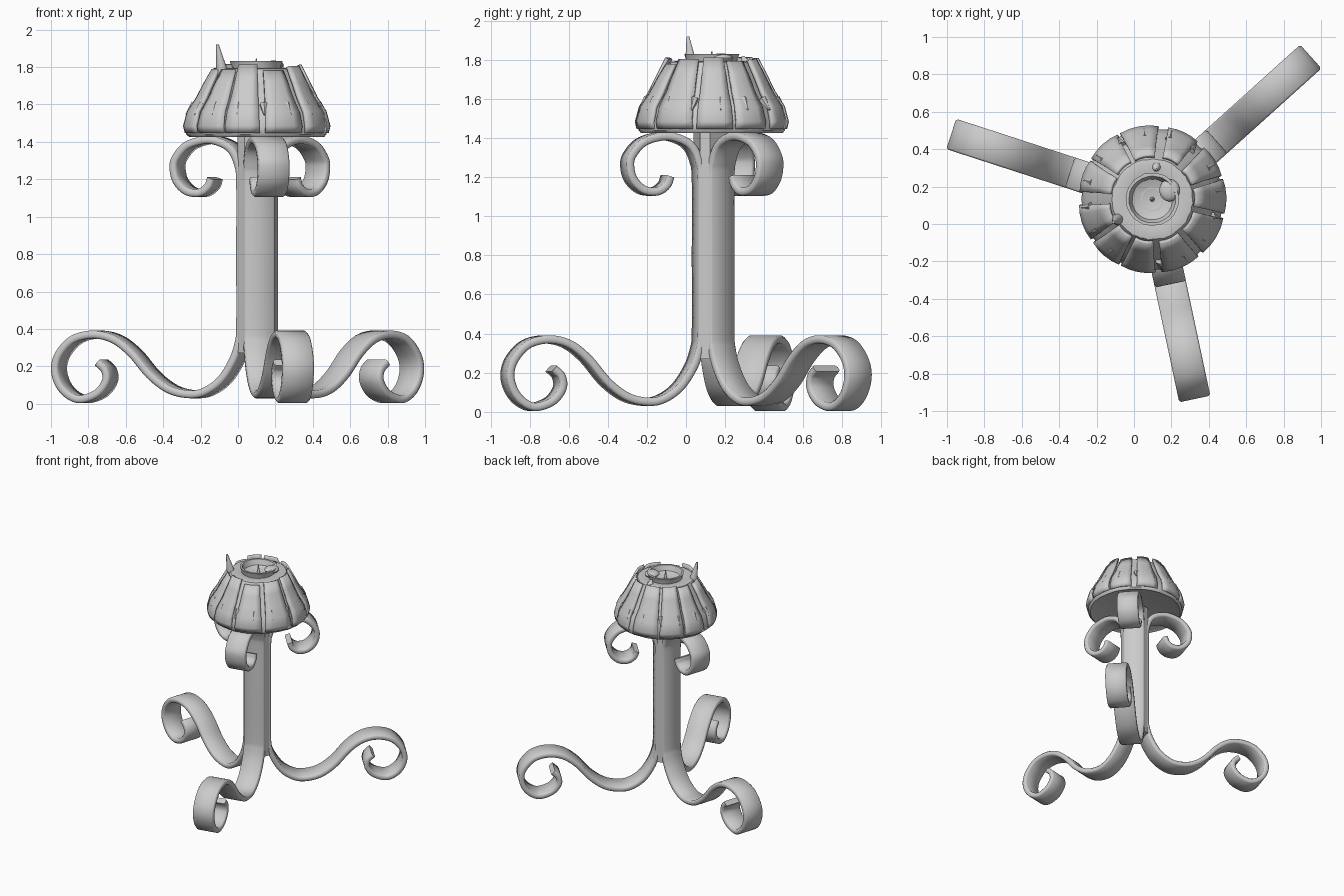
import bpy, bmesh, math, random
from mathutils import Vector, Matrix

if "Cube" in bpy.data.objects:
    bpy.data.objects.remove(bpy.data.objects["Cube"])

random.seed(4)
CX, CY = 0.098, 0.132          # axis of the stand
STRAPS = [(42, 1.14), (162, 1.13), (282, 1.09)]   # angle, reach
HALF_W, THICK = 0.085, 0.042


def finish(name, bm, angle=40):
    bmesh.ops.recalc_face_normals(bm, faces=bm.faces)
    me = bpy.data.meshes.new(name)
    bm.to_mesh(me)
    bm.free()
    me.shade_smooth()
    me.set_sharp_from_angle(angle=math.radians(angle))
    ob = bpy.data.objects.new(name, me)
    bpy.context.collection.objects.link(ob)
    return ob


def spline(pts, n=6):
    # Catmull-Rom sampling through the points
    p = [Vector(q) for q in pts]
    p = [2 * p[0] - p[1]] + p + [2 * p[-1] - p[-2]]
    out = []
    for a, b, c, d in zip(p, p[1:], p[2:], p[3:]):
        for i in range(n):
            t = i / n
            out.append(0.5 * (2 * b + (c - a) * t + (2 * a - 5 * b + 4 * c - d) * t * t
                              + (3 * b - a - 3 * c + d) * t ** 3))
    return out + [p[-2]]


def polar(r, a, z):
    return Vector((CX + r * math.cos(a), CY + r * math.sin(a), z))


def lathe(name, profile, seg=64, wobble=0.0):
    bm = bmesh.new()
    rings = []
    for r, z in profile:
        if r == 0:
            rings.append([bm.verts.new(polar(0, 0, z))] * seg)
        else:
            rings.append([bm.verts.new(polar(r + wobble * random.uniform(-1, 1), 2 * math.pi * i / seg, z))
                          for i in range(seg)])
    for A, B in zip(rings, rings[1:]):
        for i in range(seg):
            j = (i + 1) % seg
            bm.faces.new(list(dict.fromkeys((A[i], A[j], B[j], B[i]))))
    return finish(name, bm)


# Scrolled iron straps: foot curl, leg, column face and top curl in one piece
PATH = [(0.855, 0.22), (0.815, 0.18), (0.81, 0.12), (0.86, 0.055), (0.95, 0.024),
        (1.02, 0.05), (1.07, 0.11), (1.09, 0.19), (1.065, 0.27), (0.99, 0.345),
        (0.88, 0.37), (0.77, 0.345), (0.67, 0.27), (0.57, 0.155), (0.47, 0.08),
        (0.37, 0.052), (0.28, 0.06), (0.185, 0.12), (0.115, 0.22), (0.078, 0.32),
        (0.068, 0.42), (0.068, 0.8), (0.068, 1.18), (0.08, 1.28), (0.12, 1.36),
        (0.19, 1.4), (0.27, 1.41), (0.37, 1.38), (0.43, 1.315), (0.443, 1.26),
        (0.425, 1.19), (0.37, 1.137), (0.30, 1.128), (0.25, 1.16), (0.232, 1.205)]


def strap(name, deg, reach):
    a = math.radians(deg)
    k = (reach - 0.2) / (1.11 - 0.2)
    pts = spline([(r if r < 0.2 or z > 1 else 0.2 + (r - 0.2) * k, z) for r, z in PATH])
    side = Vector((-math.sin(a), math.cos(a), 0))
    # rounded-corner cross-section: (across, through)
    h, t, b = HALF_W, THICK / 2, 0.01
    sec = [(h, t - b), (h - b, t), (b - h, t), (-h, t - b),
           (-h, b - t), (b - h, -t), (h - b, -t), (h, b - t)]
    bm = bmesh.new()
    rings = []
    for i, p in enumerate(pts):
        d = (pts[min(i + 1, len(pts) - 1)] - pts[max(i - 1, 0)]).normalized()
        n = Vector((-d.y, d.x))
        ring = []
        for s, q in sec:
            v = p + n * q
            ring.append(bm.verts.new(polar(v.x, a, v.y) + side * s))
        rings.append(ring)
    for A, B in zip(rings, rings[1:]):
        for i in range(8):
            j = (i + 1) % 8
            bm.faces.new((A[i], A[j], B[j], B[i]))
    bm.faces.new(rings[0])
    bm.faces.new(rings[-1])
    finish(name, bm, 50)


for i, (deg, reach) in enumerate(STRAPS):
    strap(f"scroll_strap_{i + 1}", deg, reach)

# Six-sided column core filling the space between the straps
bm = bmesh.new()
rings = []
for z in (0.27, 1.43):
    ring = []
    for deg, _ in STRAPS:
        a = math.radians(deg)
        side = Vector((-math.sin(a), math.cos(a), 0))
        ring += [bm.verts.new(polar(0.078, a, z) + side * s) for s in (-0.082, 0.082)]
    rings.append(ring)
for i in range(6):
    j = (i + 1) % 6
    bm.faces.new((rings[0][i], rings[0][j], rings[1][j], rings[1][i]))
bm.faces.new(rings[0])
bm.faces.new(rings[1])
finish("column_core", bm, 30)

# Domed cap with a candle cup sunk in the top
lathe("dome_cap", [(0, 1.44), (0.33, 1.44), (0.362, 1.427), (0.374, 1.44), (0.378, 1.48),
                   (0.352, 1.56), (0.302, 1.63), (0.262, 1.71), (0.215, 1.79), (0.19, 1.795),
                   (0.14, 1.79), (0, 1.76)], wobble=0.003)
lathe("candle_cup", [(0, 1.75), (0.125, 1.76), (0.13, 1.80), (0.142, 1.832), (0.125, 1.832),
                     (0.108, 1.79), (0.06, 1.772), (0, 1.768)], 40, 0.002)

# Overlapping leaf plates around the dome
LEAF = [(0.375, 1.45), (0.383, 1.485), (0.362, 1.56), (0.313, 1.635), (0.272, 1.715), (0.226, 1.80)]
COUNT = 11
for i in range(COUNT):
    mid = 2 * math.pi * (i + random.uniform(-0.1, 0.1)) / COUNT
    half = math.pi / COUNT * random.uniform(0.78, 1.0)
    lift, grow = random.uniform(-0.006, 0.008), random.uniform(-0.03, 0.015)
    bm = bmesh.new()
    rows = []
    for k, (r, z) in enumerate(LEAF):
        f = k / (len(LEAF) - 1)
        rows.append([bm.verts.new(polar(r + lift * f + 0.004 * (1 - u * u), mid + half * u * (1 - 0.12 * f),
                                        z + grow * f ** 3))
                     for u in (-1, -0.5, 0, 0.5, 1)])
    for A, B in zip(rows, rows[1:]):
        for j in range(4):
            bm.faces.new((A[j], A[j + 1], B[j + 1], B[j]))
    ob = finish(f"leaf_plate_{i + 1}", bm)
    m = ob.modifiers.new("thickness", 'SOLIDIFY')
    m.thickness, m.offset = 0.018, 0


def spike(name, base, tip, r, seg=10):
    # tapered point between two places
    base, tip = Vector(base), Vector(tip)
    d = tip - base
    bm = bmesh.new()
    mat = Matrix.Translation((base + tip) / 2) @ d.to_track_quat('Z', 'Y').to_matrix().to_4x4()
    bmesh.ops.create_cone(bm, cap_ends=True, segments=seg, radius1=r, radius2=r * 0.2,
                          depth=d.length, matrix=mat)
    finish(name, bm)


# Hammered nicks around the dome shoulder
for i in range(16):
    a = 2 * math.pi * (i + 0.3) / 16
    spike(f"shoulder_nick_{i + 1}", polar(0.33, a, 1.60), polar(0.378, a, 1.545), 0.024, 6)

# Candle pricket, torn horn and bent rim flakes
spike("pricket", polar(0, 0, 1.76), polar(0, 0, 1.845), 0.014)
spike("torn_horn", (-0.08, 0.03, 1.74), (-0.11, 0.01, 1.92), 0.038)
spike("rim_flake_back", (0.12, 0.31, 1.77), (0.12, 0.29, 1.82), 0.035)
bm = bmesh.new()
bmesh.ops.create_uvsphere(bm, u_segments=16, v_segments=8, radius=1,
                          matrix=Matrix.Translation((0.19, 0.18, 1.81)) @ Matrix.Diagonal((0.055, 0.06, 0.025, 1)))
finish("rim_flake_side", bm)
